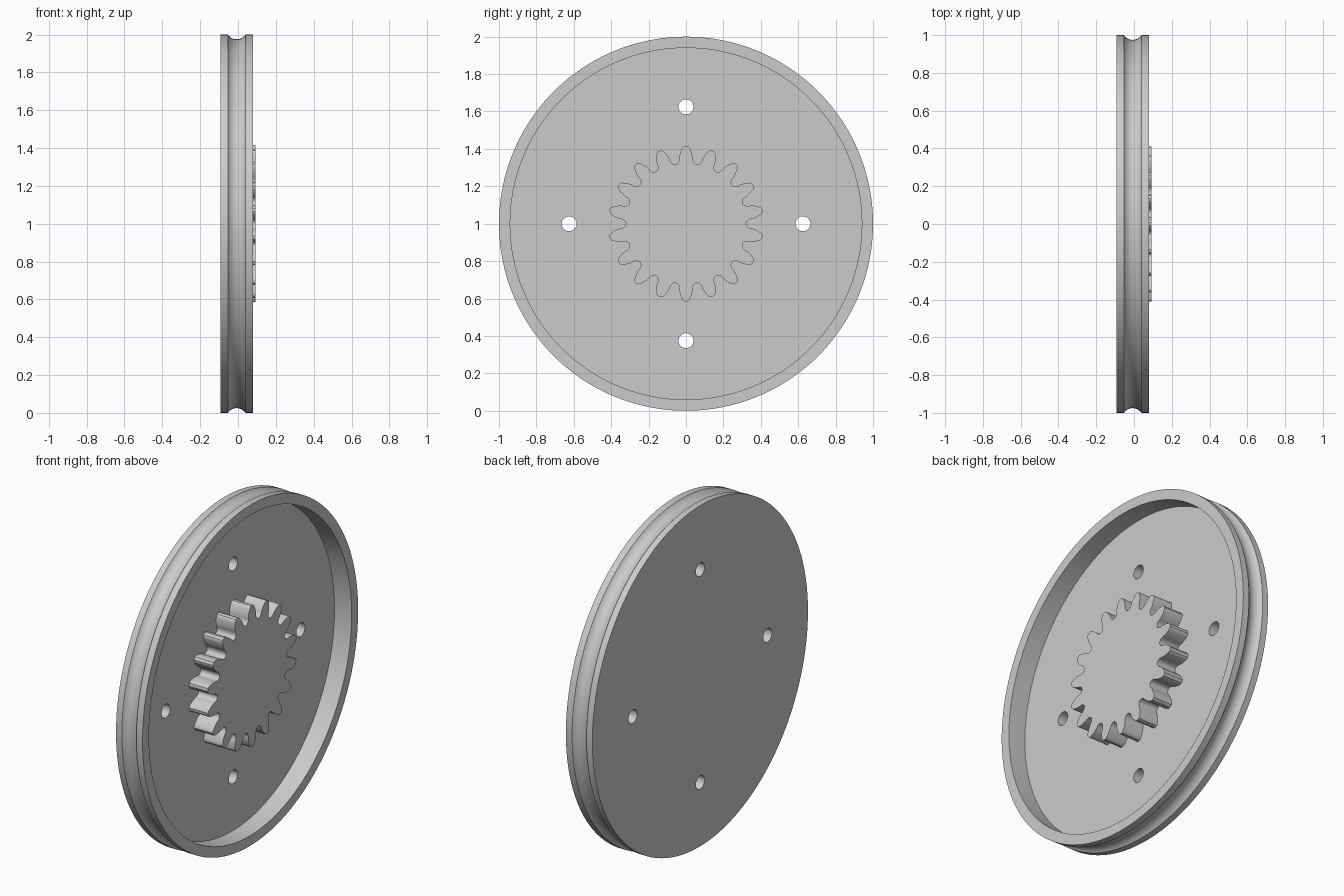
import bpy, bmesh
from math import sin, cos, tan, acos, pi, radians, sqrt, asin

if "Cube" in bpy.data.objects:
    bpy.data.objects.remove(bpy.data.objects["Cube"], do_unlink=True)

BACK, FLOOR, RIM, GEAR_TOP = -0.092, -0.031, 0.08, 0.092
AXIS_Z = 1.0

grey = bpy.data.materials.new("light grey")
grey.use_nodes = True
grey.diffuse_color = (0.6, 0.6, 0.6, 1)
grey.node_tree.nodes["Principled BSDF"].inputs["Base Color"].default_value = (0.6, 0.6, 0.6, 1)


def ring_solid(name, rings, center=(0, 0, AXIS_Z)):
    """Join rings of (x, [(y, z), ...]) into a closed solid along x."""
    bm = bmesh.new()
    loops = [[bm.verts.new((x, y, z)) for y, z in pts] for x, pts in rings]
    n = len(loops[0])
    for a, b in zip(loops, loops[1:]):
        for i in range(n):
            j = (i + 1) % n
            bm.faces.new((a[i], a[j], b[j], b[i]))
    bm.faces.new(loops[0])
    bm.faces.new(loops[-1])
    bmesh.ops.recalc_face_normals(bm, faces=bm.faces)
    mesh = bpy.data.meshes.new(name)
    bm.to_mesh(mesh)
    bm.free()
    mesh.materials.append(grey)
    obj = bpy.data.objects.new(name, mesh)
    obj.location = center
    bpy.context.collection.objects.link(obj)
    return obj


def circle(r, n):
    return [(r * cos(2 * pi * i / n), r * sin(2 * pi * i / n)) for i in range(n)]


def smooth(obj):
    bpy.ops.object.select_all(action="DESELECT")
    obj.select_set(True)
    bpy.context.view_layer.objects.active = obj
    bpy.ops.object.shade_smooth_by_angle(angle=radians(30))


# Pulley dish: grooved outer edge, raised rim and recessed floor
half, depth, mid = 0.047, 0.025, -0.007
arc_r = (half ** 2 + depth ** 2) / (2 * depth)
sweep = asin(half / arc_r)
profile = [(BACK, 1.0)]
for i in range(13):
    a = sweep * (i / 6 - 1)
    profile.append((mid + arc_r * sin(a), 1 - depth + arc_r * (1 - cos(a))))
profile += [(RIM, 1.0), (RIM, 0.94), (FLOOR, 0.94)]
dish = ring_solid("pulley_dish", [(x, circle(r, 160)) for x, r in profile])

# Four through holes in the floor
for i in range(4):
    a = i * pi / 2
    cutter = ring_solid(f"hole_cutter_{i + 1}",
                        [(x, circle(0.04, 32)) for x in (BACK - 0.1, FLOOR + 0.1)],
                        (0, 0.625 * cos(a), AXIS_Z + 0.625 * sin(a)))
    mod = dish.modifiers.new("hole", "BOOLEAN")
    mod.operation = "DIFFERENCE"
    mod.solver = "EXACT"
    mod.object = cutter
    bpy.context.view_layer.objects.active = dish
    bpy.ops.object.modifier_apply(modifier=mod.name)
    bpy.data.objects.remove(cutter, do_unlink=True)
smooth(dish)

# Spur gear with involute teeth
TEETH = 18
module = 0.0415
pitch_r = module * TEETH / 2
tip_r, root_r = pitch_r + module, pitch_r - 1.25 * module
pressure = radians(20)
base_r = pitch_r * cos(pressure)
base_half = pi / (2 * TEETH) + tan(pressure) - pressure

# Half a tooth, from gap centre to tip centre, as (radius, angle from tooth centre)
gap_half = pi / TEETH - base_half
side = []
for i in range(6):
    t = i / 6 * pi / 2
    side.append((base_r - (base_r - root_r) * cos(t), pi / TEETH - gap_half * sin(t)))
for i in range(9):
    r = base_r + (tip_r - base_r) * i / 8
    a = acos(min(1, base_r / r))
    side.append((r, base_half - (tan(a) - a)))
side[-1] = (tip_r - 0.004, side[-1][1])
side.append((tip_r, side[-1][1] * 0.6))

outline = []
for k in range(TEETH):
    c = pi / 2 + k * 2 * pi / TEETH
    tooth = [(r, -a) for r, a in side] + [(r, a) for r, a in reversed(side[1:])]
    outline += [(r * cos(c + a), r * sin(c + a)) for r, a in tooth]
gear = ring_solid("spur_gear", [(FLOOR - 0.02, outline), (GEAR_TOP, outline)])
smooth(gear)
